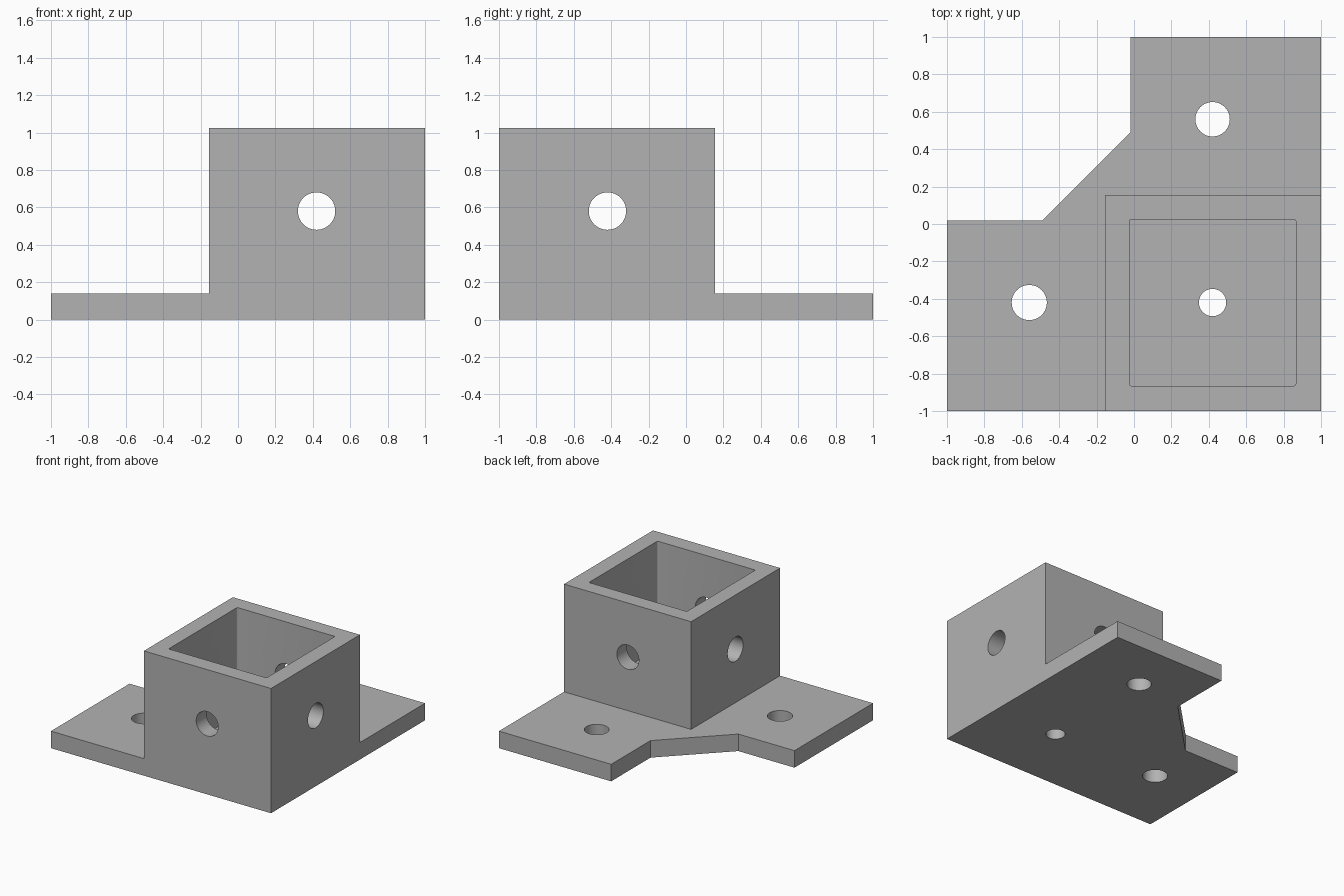
import bpy, bmesh, math
from mathutils import Matrix

cube = bpy.data.objects.get("Cube")
if cube:
    bpy.data.objects.remove(cube, do_unlink=True)

grey = bpy.data.materials.new("plain_grey")
grey.use_nodes = True
grey.diffuse_color = (0.45, 0.45, 0.45, 1)
grey.node_tree.nodes["Principled BSDF"].inputs["Base Color"].default_value = grey.diffuse_color

PLATE = 0.14      # plate thickness
TOP = 1.025       # socket height
MID = 0.42        # socket centre is at (MID, -MID)
HOLE_Z = 0.58


def make_object(name, bm):
    bmesh.ops.recalc_face_normals(bm, faces=bm.faces)
    mesh = bpy.data.meshes.new(name)
    bm.to_mesh(mesh)
    bm.free()
    mesh.materials.append(grey)
    obj = bpy.data.objects.new(name, mesh)
    bpy.context.collection.objects.link(obj)
    return obj


def prism(name, outline, z0, z1, corner=0):
    """Extrude an outline upward, optionally rounding its upright edges."""
    bm = bmesh.new()
    face = bm.faces.new([bm.verts.new((x, y, z0)) for x, y in outline])
    ext = bmesh.ops.extrude_face_region(bm, geom=[face])
    for v in ext["geom"]:
        if isinstance(v, bmesh.types.BMVert):
            v.co.z = z1
    if corner:
        upright = [e for e in bm.edges if abs(e.verts[0].co.z - e.verts[1].co.z) > 0.01]
        bmesh.ops.bevel(bm, geom=upright, offset=corner, segments=3,
                        profile=0.5, affect='EDGES')
    return make_object(name, bm)


def rect(x0, y0, x1, y1):
    return [(x0, y0), (x1, y0), (x1, y1), (x0, y1)]


def drill(name, centre, radius, depth, axis='Z'):
    turn = {'X': Matrix.Rotation(math.pi / 2, 4, 'Y'),
            'Y': Matrix.Rotation(math.pi / 2, 4, 'X'),
            'Z': Matrix.Identity(4)}[axis]
    bm = bmesh.new()
    bmesh.ops.create_cone(bm, cap_ends=True, segments=48, radius1=radius, radius2=radius,
                          depth=depth, matrix=Matrix.Translation(centre) @ turn)
    return make_object(name, bm)


def combine(body, tool, operation):
    mod = body.modifiers.new(tool.name, 'BOOLEAN')
    mod.operation, mod.solver, mod.object = operation, 'EXACT', tool
    bpy.context.view_layer.objects.active = body
    bpy.ops.object.modifier_apply(modifier=mod.name)
    bpy.data.objects.remove(tool, do_unlink=True)


# L-shaped base plate with a sloped inner corner
outline = [(-1, -1), (1, -1), (1, 1), (-0.02, 1), (-0.02, 0.49), (-0.49, 0.02), (-1, 0.02)]
body = prism("corner_bracket", outline, 0, PLATE)

# Square socket standing on the plate corner
combine(body, prism("socket_block", rect(-0.155, -1, 1, 0.155), 0, TOP), 'UNION')
combine(body, prism("socket_cavity", rect(-0.025, -0.865, 0.865, 0.025),
                    PLATE, TOP + 0.2, corner=0.01), 'DIFFERENCE')

# Cross holes through the socket walls, then holes through the plate
holes = [
    drill("wall_hole_x", (MID, -MID, HOLE_Z), 0.1, 3, 'X'),
    drill("wall_hole_y", (MID, -MID, HOLE_Z), 0.1, 3, 'Y'),
    drill("floor_hole", (MID, -MID, 0), 0.073, 0.5),
    drill("back_plate_hole", (MID, 0.56, 0), 0.092, 0.5),
    drill("side_plate_hole", (-0.56, -MID, 0), 0.094, 0.5),
]
for hole in holes:
    combine(body, hole, 'DIFFERENCE')

# Merge leftover flat seams and keep the edges crisp
bm = bmesh.new()
bm.from_mesh(body.data)
bmesh.ops.remove_doubles(bm, verts=bm.verts, dist=0.0001)
bmesh.ops.dissolve_limit(bm, angle_limit=0.01, verts=bm.verts, edges=bm.edges)
bm.to_mesh(body.data)
bm.free()
for poly in body.data.polygons:
    poly.material_index = 0
bpy.ops.object.select_all(action='DESELECT')
body.select_set(True)
bpy.context.view_layer.objects.active = body
bpy.ops.object.shade_smooth_by_angle(angle=math.radians(35))
